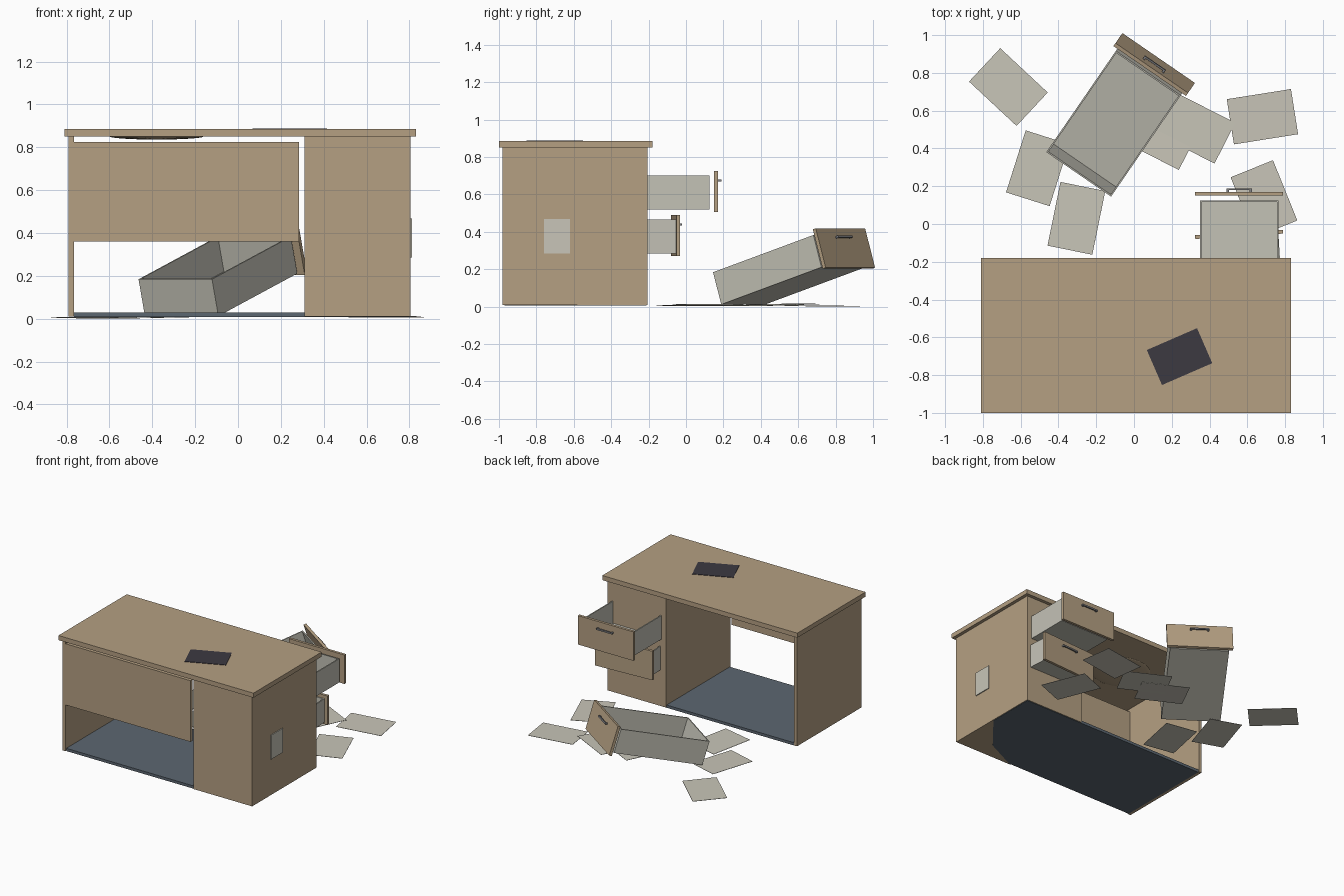
import bpy, bmesh
from math import radians
from mathutils import Matrix, Vector

cube = bpy.data.objects.get("Cube")
if cube:
    bpy.data.objects.remove(cube, do_unlink=True)


def material(name, rgb):
    m = bpy.data.materials.new(name)
    m.use_nodes = True
    m.diffuse_color = (*rgb, 1)
    m.node_tree.nodes["Principled BSDF"].inputs["Base Color"].default_value = (*rgb, 1)
    return m


WOOD = material("tan wood", (0.46, 0.35, 0.225))
PAPER = material("off white paper", (0.58, 0.56, 0.48))
DRAWER = material("pale grey drawer", (0.55, 0.54, 0.47))
MAT = material("slate floor", (0.107, 0.135, 0.165))
BLACK = material("charcoal pad", (0.045, 0.041, 0.053))
METAL = material("grey metal", (0.22, 0.22, 0.23))


def finish(bm, name, mat, matrix=None):
    bmesh.ops.recalc_face_normals(bm, faces=bm.faces)
    me = bpy.data.meshes.new(name)
    bm.to_mesh(me)
    bm.free()
    me.materials.append(mat)
    ob = bpy.data.objects.new(name, me)
    bpy.context.collection.objects.link(ob)
    if matrix:
        ob.matrix_world = matrix
    return ob


def box_mesh(lo, hi):
    lo, hi = Vector(lo), Vector(hi)
    bm = bmesh.new()
    bmesh.ops.create_cube(bm, size=1)
    for v in bm.verts:
        v.co = Vector(c * s for c, s in zip(v.co, hi - lo)) + (lo + hi) / 2
    return bm


def slab(name, lo, hi, mat, matrix=None):
    return finish(box_mesh(lo, hi), name, mat, matrix)


# Desk body
BACK, FRONT = -0.205, -0.98
slab("desk_top", (-0.81, -1, 0.85), (0.83, -0.18, 0.885), WOOD)
slab("side_panel", (-0.79, FRONT, 0.01), (-0.765, BACK, 0.85), WOOD)
slab("pedestal", (0.31, FRONT, 0.01), (0.805, BACK, 0.85), WOOD)
slab("front_panel", (-0.765, -0.977, 0.36), (0.285, -0.955, 0.825), WOOD)

# Shallow sag under the top
bm = bmesh.new()
bmesh.ops.create_uvsphere(bm, u_segments=24, v_segments=12, radius=1)
sag = finish(bm, "top_sag", WOOD,
             Matrix.Translation((-0.38, -0.6, 0.851)) @ Matrix.Diagonal((0.22, 0.2, 0.015, 1)))
sag.data.shade_smooth()

# Floor sheet with a worn corner under the pedestal
bm = bmesh.new()
outline = [(-0.765, -0.97), (0.33, -0.97), (0.58, -0.85), (0.8, -0.58), (0.8, -0.21), (-0.765, -0.21)]
face = bm.faces.new([bm.verts.new((x, y, 0.007)) for x, y in outline])
top = bmesh.ops.extrude_face_region(bm, geom=[face])["geom"]
bmesh.ops.translate(bm, vec=(0, 0, 0.021), verts=[g for g in top if isinstance(g, bmesh.types.BMVert)])
finish(bm, "floor_sheet", MAT)

# Drawers: origin at the rear bottom centre, opening towards local +y
LENGTH, HALF, TALL = 0.68, 0.208, 0.18


def drawer(name, matrix, gap):
    bm = box_mesh((-HALF, 0, 0), (HALF, LENGTH, TALL))
    rim = max(bm.faces, key=lambda f: f.calc_center_median().z)
    bmesh.ops.inset_individual(bm, faces=[rim], thickness=0.012)
    new = bmesh.ops.extrude_face_region(bm, geom=[rim])["geom"]
    bmesh.ops.translate(bm, vec=(0, 0, 0.012 - TALL),
                        verts=[g for g in new if isinstance(g, bmesh.types.BMVert)])
    if rim.is_valid:
        bmesh.ops.delete(bm, geom=[rim], context="FACES_ONLY")
    finish(bm, name + "_box", DRAWER, matrix)
    y = LENGTH + gap
    slab(name + "_front", (-0.233, y, -0.015), (0.233, y + 0.02, 0.205), WOOD, matrix)
    y += 0.02
    slab(name + "_handle", (-0.068, y + 0.01, 0.148), (0.068, y + 0.019, 0.16), METAL, matrix)
    for side in (-1, 1):
        x = side * 0.061
        slab(name + "_handle_post", (x - 0.006, y, 0.149), (x + 0.006, y + 0.012, 0.159), METAL, matrix)


def turn(degrees, axis="Z"):
    return Matrix.Rotation(radians(degrees), 4, axis)


drawer("upper_drawer", Matrix.Translation((0.557, 0.125 - LENGTH, 0.52)), 0.025)
drawer("lower_drawer", Matrix.Translation((0.557, -0.065, 0.285)) @ turn(3.5)
       @ Matrix.Translation((0, -LENGTH, 0)), 0)
drawer("fallen_drawer", Matrix.Translation((-0.263, 0.306, 0.012)) @ turn(-34.5) @ turn(17, "X"), 0.022)

# Scattered sheets: centre x, y and turn
sheets = [(-0.665, 0.725, -43), (-0.51, 0.295, 72.4), (-0.305, 0.03, 78.5), (0.68, 0.568, 9),
          (0.688, 0.133, -68), (0.139, 0.472, 153), (0.328, 0.506, 153)]
for i, (x, y, a) in enumerate(sheets):
    tilt = turn(1 if i % 2 else -1, "X")
    slab("loose_sheet", (-0.172, -0.121, -0.001), (0.172, 0.121, 0.001), PAPER,
         Matrix.Translation((x, y, 0.004 + 0.0015 * i)) @ turn(a) @ tilt)

# Sheet on the pedestal side and dark pad on the top
slab("side_sheet", (0.804, -0.76, 0.285), (0.812, -0.62, 0.468), PAPER)
slab("dark_pad", (-0.145, -0.101, 0), (0.145, 0.101, 0.003), BLACK,
     Matrix.Translation((0.241, -0.702, 0.885)) @ turn(23.5))
